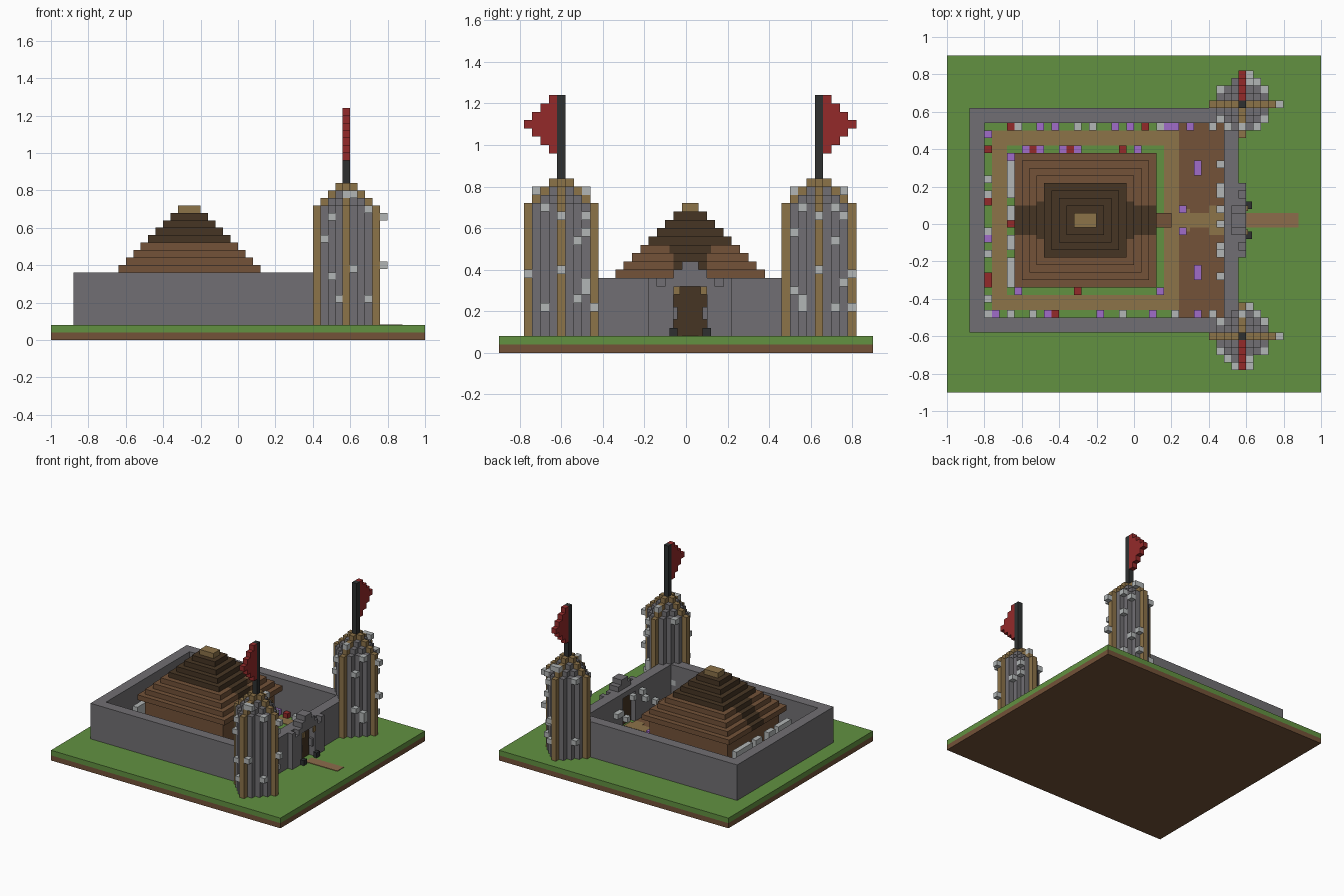
import bpy, bmesh
from mathutils import Matrix, Vector

cube = bpy.data.objects.get("Cube")
if cube:
    bpy.data.objects.remove(cube, do_unlink=True)

V = 0.04          # block size
CY = 0.02         # symmetry line of the fort
G = 0.08          # ground level
TOP = 0.36        # wall top


def lin(c):
    c /= 255
    return c / 12.92 if c <= 0.04045 else ((c + 0.055) / 1.055) ** 2.4


def material(name, rgb):
    m = bpy.data.materials.new(name)
    col = [lin(c) for c in rgb] + [1]
    m.diffuse_color = col
    m.use_nodes = True
    m.node_tree.nodes["Principled BSDF"].inputs["Base Color"].default_value = col
    return m


grass = material("grass green", (98, 145, 65))
brown = material("earth brown", (115, 82, 56))
dark = material("dark brown wood", (70, 53, 36))
tan = material("tan wood", (140, 115, 73))
stone = material("grey stone", (113, 111, 115))
pale = material("pale stone", (178, 182, 182))
black = material("charcoal", (46, 48, 48))
red = material("flag red", (148, 42, 42))
purple = material("flower purple", (160, 108, 200))
clay = material("clay path", (140, 108, 75))


def build(name, boxes):
    """One object from boxes (x0, x1, y0, y1, z0, z1, material)."""
    bm = bmesh.new()
    mats = []
    for x0, x1, y0, y1, z0, z1, mat in boxes:
        if mat not in mats:
            mats.append(mat)
        mid = Vector((x0 + x1, y0 + y1, z0 + z1)) / 2
        m = Matrix.Translation(mid) @ Matrix.Diagonal((x1 - x0, y1 - y0, z1 - z0, 1))
        made = bmesh.ops.create_cube(bm, size=1, matrix=m)
        for f in {f for v in made["verts"] for f in v.link_faces}:
            f.material_index = mats.index(mat)
    me = bpy.data.meshes.new(name)
    bm.to_mesh(me)
    bm.free()
    for m in mats:
        me.materials.append(m)
    ob = bpy.data.objects.new(name, me)
    bpy.context.collection.objects.link(ob)
    return ob


def block(x, y, z, mat, h=V):
    """A single block centred on x, y with its bottom at z."""
    r = V / 2
    return (x - r, x + r, y - r, y + r, z, z + h, mat)


# Ground slab
build("ground", [(-1, 1, -.9, .9, 0, V, brown), (-1, 1, -.9, .9, V, G, grass)])

# Courtyard floor: path ring round the house, earth yard, walkways
P = G + .004
build("courtyard_path", [
    (-.76, .24, .42, .5, G, P, tan), (-.76, .24, -.46, -.38, G, P, tan),
    (-.76, -.68, -.38, .42, G, P, tan), (.16, .24, -.38, .42, G, P, tan)])
build("yard_earth", [(.24, .48, -.5, .54, G, P, brown)])
build("yard_walkway", [(.24, .5, CY - V, CY + V, P, P + .004, tan),
                       (.24, .3, CY - .06, CY + .06, P, P + .003, tan),
                       (.4, .48, CY - .08, CY + .08, P, P + .003, tan)])
build("outer_path", [(.6, .88, CY - V, CY + V, G, P, clay)])

# Curtain wall, with a gap for the gate
build("curtain_wall", [
    (-.88, .56, .54, .62, G, TOP, stone), (-.88, .56, -.58, -.5, G, TOP, stone),
    (-.88, -.8, -.5, .54, G, TOP, stone),
    (.48, .56, CY + .08, .54, G, TOP, stone),
    (.48, .56, -.5, CY - .08, G, TOP, stone),
    (.48, .56, CY - .08, CY + .08, .32, TOP, stone)])

# Gatehouse, mirrored about the centre line
gate = [(.52, .55, CY - .08, CY + .08, G, .32, dark),
        (.52, .6, CY - V, CY + V, TOP, TOP + G, stone),
        (.52, .6, CY - .08, CY + .08, .32, .4, stone)]
for s in (-1, 1):
    def side(x0, x1, a, b, z0, z1, mat):
        ya, yb = sorted((CY + s * a, CY + s * b))
        gate.append((x0, x1, ya, yb, z0, z1, mat))
    side(.56, .6, .08, .2, G, .32, stone)
    side(.56, .6, .08, .12, .32, TOP, stone)
    side(.56, .6, .16, .2, .32, TOP, stone)
    side(.56, .59, .06, .08, .16, .22, stone)
    side(.6, .63, .06, .1, G, G + V, black)
    side(.6, .61, .05, .08, .28, .32, tan)
build("gatehouse", gate)

# House body, porch and stepped roof
build("house_walls", [(-.6, .08, CY - .32, CY + .32, G, TOP, brown)])
build("porch", [(.08, .2, CY - V, CY + V, .32, TOP, brown)])
roof = []
for k in range(9):
    x0, x1, hy = -.64 + k * V, .12 - k * V, .36 - k * V
    z = TOP + k * V
    if k < 4:
        # lower tiers carry a dark band along x
        w = .08 if k < 3 else .1
        for a, b, mat in ((-hy, -w, brown), (-w, w, dark), (w, hy, brown)):
            roof.append((x0, x1, CY + a, CY + b, z, z + V, mat))
    else:
        roof.append((x0, x1, CY - hy, CY + hy, z, z + V, dark if k < 8 else tan))
build("stepped_roof", roof)

# Towers: diamond plan, tan ribs on both axes, stepped cap
TX = .58
FRONT = ((-2, .64), (-3, .52), (-2, .32), (-1, .2), (0, .76), (3, .68), (3, .2))
EAST = ((-3, .76), (-2, .68), (3, .56), (-4, .36), (-2, .2), (3, .28), (2, .24),
        (0, .64), (0, .38))


def tower(label, s):
    cy = CY + s * .62
    cols = []
    for i in range(-4, 5):
        for j in range(-4, 5):
            d = abs(i) + abs(j)
            if d <= 4:
                mat = stone if i and j else tan
                h = .88 - V * max(d, 1) - G
                cols.append(block(TX + i * V, cy + j * V, G, mat, h))
    build(label + "_tower", cols)

    # Loose stones standing out of the tower faces
    knobs = []
    for a, z in FRONT:
        j = 5 - abs(a)
        if z > .72:
            j = 3
        for e in (-1, 1):
            knobs.append(block(TX + e * a * V, cy - e * j * V, z, pale))
    for a, z in EAST:
        i = (5 if z < .72 else 4) - abs(a)
        i = max(i, 1)
        knobs.append(block(TX + i * V, cy - s * a * V, z, pale))
    build(label + "_tower_stones", knobs)

    # Pole and stepped pennant pointing outwards
    build(label + "_flagpole", [block(TX, cy, .84, black, .4)])
    build(label + "_flag", [block(TX, cy + s * k * V, .92 + k * V, red, .36 - 2 * k * V)
                            for k in range(1, 5)])


tower("left", 1)
tower("right", -1)

# Flower beds: one letter per block along each row
KIND = {"r": red, "w": pale, "p": purple}


def bed(name, pattern, x, y, dx, dy, z=G, h=V):
    build(name, [block(x + n * dx * V, y + n * dy * V, z, KIND[c], h)
                 for n, c in enumerate(pattern) if c in KIND])


bed("north_wall_flowers", "...rw..p.p..w.w..p.p.r.wpp.p..w", -.78, .52, 1, 0)
bed("south_wall_flowers", "wp.w..w.pr.....p..w...p..w..p.w", -.78, -.48, 1, 0)
bed("west_wall_flowers", "p.r...w.wr...wp.w..rr.w.w", -.78, .48, 0, -1)
bed("north_house_flowers", ".prp..prp.....r.p", -.62, .4, 1, 0)
bed("south_house_flowers", "p.......r..........p", -.62, -.36, 1, 0)
bed("west_house_flowers", "p........r", -.66, .36, 0, -1)
bed("west_house_stones", "wwwww.ww..ww.wwww", -.66, .32, 0, -1, .2, .1)
bed("yard_flowers", "pp............pp", .34, .32, 0, -1)
bed("walkway_flowers", "p..p", .26, .08, 0, -1)
for n, pattern in enumerate(("w.....w........w", "...ww.......w...", "........w..w....")):
    bed("gate_wall_stones_" + str(n + 1), pattern, .46, .32, 0, -1, .14 + n * .07)
